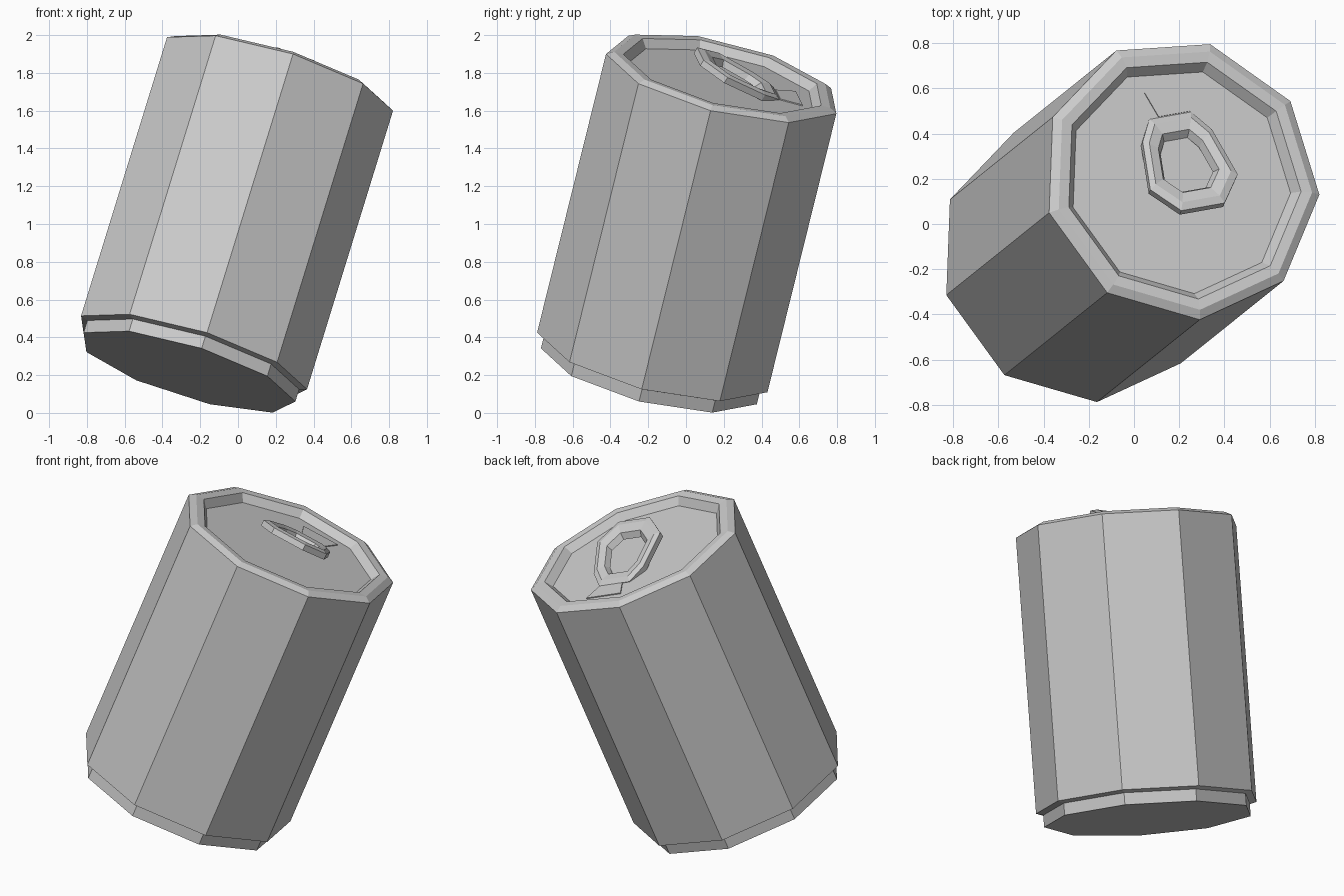
import bpy, bmesh, math
from mathutils import Matrix, Vector

cube = bpy.data.objects.get("Cube")
if cube:
    bpy.data.objects.remove(cube, do_unlink=True)

metal = bpy.data.materials.new("grey metal")
metal.use_nodes = True
GREY = (0.6, 0.6, 0.6, 1)
metal.diffuse_color = GREY
metal.node_tree.nodes["Principled BSDF"].inputs["Base Color"].default_value = GREY

# Leaning frame of the can: origin at the rim centre, w along the can
w = Vector((0.287, 0.23, 0.93)).normalized()
u = Vector((0.958, -0.106, -0.269))
u = (u - w * u.dot(w)).normalized()
v = w.cross(u)
frame = Matrix((u, v, w)).transposed().to_4x4()
frame.translation = (0.208, 0.198, 1.772)


def loft(name, rings, matrix, closed=False):
    """Skin a stack of point rings; cap the ends unless the stack closes on itself."""
    bm = bmesh.new()
    loops = [[bm.verts.new(p) for p in ring] for ring in rings]
    n = len(loops[0])
    pairs = list(zip(loops, loops[1:]))
    if closed:
        pairs.append((loops[-1], loops[0]))
    else:
        bm.faces.new(loops[0])
        bm.faces.new(loops[-1])
    for a, b in pairs:
        for i in range(n):
            j = (i + 1) % n
            bm.faces.new((a[i], a[j], b[j], b[i]))
    bmesh.ops.recalc_face_normals(bm, faces=bm.faces)
    mesh = bpy.data.meshes.new(name)
    bm.to_mesh(mesh)
    bm.free()
    mesh.materials.append(metal)
    obj = bpy.data.objects.new(name, mesh)
    bpy.context.collection.objects.link(obj)
    obj.matrix_world = matrix
    return obj


def scaled(outline, s, z):
    return [(x * s, y * s, z) for x, y in outline]


# Can body: nine-sided profile from base foot to recessed lid
SIDES = 9
nonagon = [(math.cos(math.tau * i / SIDES), math.sin(math.tau * i / SIDES))
           for i in range(SIDES)]
profile = [(0.60, -1.667), (0.60, -1.598), (0.64, -1.586), (0.64, 0),
           (0.60, 0.021), (0.55, 0.018), (0.515, -0.027)]
loft("can_body", [scaled(nonagon, r, z) for r, z in profile], frame)

# Pull tab: bevelled ring, hinged near the lid edge with its free end raised
half = [(0.103, -0.245), (0.208, -0.115), (0.165, 0.128), (0.10, 0.232)]
outline = half + [(-x, y) for x, y in reversed(half)]
tab_rings = [(1, -0.035), (1, 0), (0.86, 0.012), (0.64, 0), (0.55, -0.035)]
yaw = Matrix.Rotation(math.radians(16), 4, 'Z')
tab_frame = (frame @ Matrix.Translation((0.007, 0.078, 0.046)) @ yaw
             @ Matrix.Rotation(math.radians(-17.5), 4, 'X'))
loft("pull_tab", [scaled(outline, s, z) for s, z in tab_rings], tab_frame, closed=True)

# Mouth panel: thin tapered plate on the lid
panel = [(-0.075, -0.06), (0.075, -0.06), (0.113, 0.057), (-0.113, 0.057)]
panel_frame = frame @ Matrix.Translation((-0.052, 0.358, -0.027)) @ yaw
loft("mouth_panel", [scaled(panel, 1, z) for z in (-0.001, 0.006)], panel_frame)
